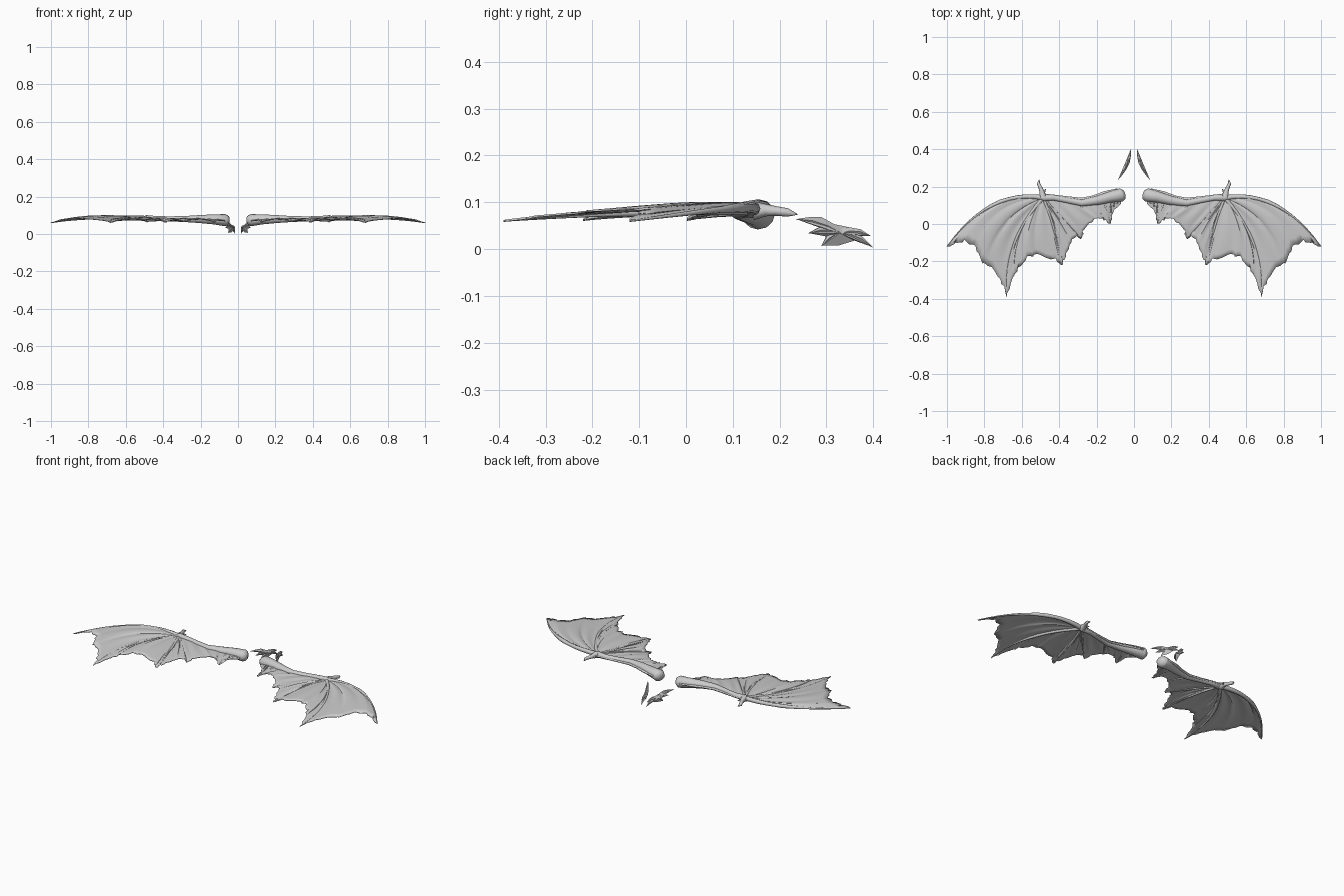
import bpy, bmesh, math, random
from mathutils import Vector as V

random.seed(4)


def finish(name, bm, thickness=0, angle=40):
    bmesh.ops.remove_doubles(bm, verts=bm.verts, dist=0.0003)
    bmesh.ops.recalc_face_normals(bm, faces=bm.faces)
    me = bpy.data.meshes.new(name)
    bm.to_mesh(me)
    bm.free()
    ob = bpy.data.objects.new(name, me)
    bpy.context.collection.objects.link(ob)
    bpy.ops.object.select_all(action='DESELECT')
    bpy.context.view_layer.objects.active = ob
    ob.select_set(True)
    bpy.ops.object.shade_smooth_by_angle(angle=math.radians(angle))
    if thickness:
        s = ob.modifiers.new("thickness", 'SOLIDIFY')
        s.thickness, s.offset = thickness, 0
    ob.modifiers.new("mirror", 'MIRROR')
    return ob


def along(pts, f):
    """Point at fraction f of a polyline (even steps per segment)."""
    f = max(0, min(1, f)) * (len(pts) - 1)
    i = min(int(f), len(pts) - 2)
    return V(pts[i]).lerp(V(pts[i + 1]), f - i)


def tube(bm, pts, radii, sides=8, flat=1.0):
    rings = []
    for i, p in enumerate(pts):
        d = (V(pts[min(i + 1, len(pts) - 1)]) - V(pts[max(i - 1, 0)])).normalized()
        a = d.cross(V((0, 0, 1))).normalized()
        b = a.cross(d)
        rings.append([bm.verts.new(V(p) + radii[i] * (a * math.cos(t) + b * math.sin(t) * flat))
                      for t in (2 * math.pi * k / sides for k in range(sides))])
    for r, s in zip(rings, rings[1:]):
        for k in range(sides):
            bm.faces.new((r[k], r[(k + 1) % sides], s[(k + 1) % sides], s[k]))
    bm.faces.new(rings[0])
    bm.faces.new(rings[-1])


def ray(a, tip, bow, t):
    c = (a + tip) / 2 + bow
    return a * (1 - t) ** 2 + c * 2 * t * (1 - t) + tip * t * t


# wing layout: wrist, arm path, finger tips and how each finger bows
wrist = V((0.485, 0.14, 0.083))
arm = [(0.07, 0.155, 0.074), (0.125, 0.145, 0.078), (0.20, 0.125, 0.08), (0.28, 0.112, 0.08),
       (0.36, 0.127, 0.081), (0.43, 0.14, 0.082), tuple(wrist)]
bows = [V((0.03, 0.18, 0.03)), V((0.12, 0.03, 0.012)), V((-0.015, 0.02, 0.01)),
        V((-0.01, -0.015, 0.006)), V((0, 0, 0)), V((0, 0, 0))]
# ragged trailing edge, one list per panel from wing tip to shoulder
panels = [
    [(1.0, -0.12, 0.06), (0.955, -0.10, 0.07), (0.91, -0.09, 0.074), (0.845, -0.12, 0.075), (0.81, -0.205, 0.07),
     (0.755, -0.235, 0.068), (0.705, -0.315, 0.065), (0.68, -0.39, 0.06)],
    [(0.68, -0.39, 0.06), (0.65, -0.29, 0.065), (0.62, -0.235, 0.068), (0.57, -0.18, 0.07),
     (0.52, -0.165, 0.07), (0.42, -0.19, 0.068), (0.385, -0.22, 0.062)],
    [(0.385, -0.22, 0.062), (0.37, -0.17, 0.066), (0.34, -0.10, 0.07), (0.308, -0.06, 0.07), (0.285, -0.08, 0.066)],
    [(0.285, -0.08, 0.066), (0.27, -0.04, 0.07), (0.225, 0.015, 0.072), (0.19, 0.03, 0.074),
     (0.155, 0.025, 0.072), (0.123, 0.002, 0.062)],
    [(0.123, 0.002, 0.062), (0.125, 0.05, 0.066), (0.10, 0.075, 0.068), (0.07, 0.11, 0.07)],
]

# membrane: bowed rays from the arm to the trailing edge, billowing between the fingers
bm = bmesh.new()
T = 14
for n, edge in enumerate(panels):
    steps = (len(edge) - 1) * 4
    rows = []
    for i in range(steps + 1):
        f = i / steps
        tip = along(edge, f)
        if 0 < i < steps:
            k = random.uniform(-0.006, 0.006)
            tip += V((k, random.uniform(-0.007, 0.007), 0))
        if n < 3:
            a = wrist
        elif n == 3:
            a = along(arm, 1 - 0.82 * f)
        else:
            a = along(arm, 0.18 * (1 - f))
        bow = bows[n].lerp(bows[n + 1], f)
        row = []
        for j in range(T + 1):
            t = j / T
            p = ray(a, tip, bow, t)
            lift = 0.016 if n < 2 else 0.008
            p.z += lift * math.sin(math.pi * f) * t * (1.3 - 0.6 * t)
            p.z += 0.0025 * math.sin(f * 9 * math.pi) * math.sin(math.pi * t)
            row.append(bm.verts.new(p))
        rows.append(row)
    for r, s in zip(rows, rows[1:]):
        for j in range(T):
            bm.faces.new((r[j], r[j + 1], s[j + 1], s[j]))
finish("wing_membrane", bm, 0.004)

# front skin stretched ahead of the arm
bm = bmesh.new()
lead = [(0.09, 0.19, 0.078), (0.165, 0.174, 0.078), (0.22, 0.152, 0.077), (0.28, 0.14, 0.077),
        (0.36, 0.148, 0.078), (0.43, 0.157, 0.08), (0.485, 0.163, 0.082)]
rows = [[bm.verts.new(along(arm, i / 18)), bm.verts.new(along(lead, i / 18))] for i in range(19)]
for r, s in zip(rows, rows[1:]):
    bm.faces.new((r[0], r[1], s[1], s[0]))
finish("front_skin", bm, 0.008)

# arm with a rounded shoulder and a knobbly wrist
bm = bmesh.new()
tube(bm, [(0.05, 0.165, 0.07), (0.058, 0.162, 0.071)] + arm + [(0.505, 0.143, 0.083)],
     [0.014, 0.03, 0.036, 0.030, 0.024, 0.018, 0.015, 0.015, 0.019, 0.008], 12, 0.9)
finish("wing_arm", bm, 0, 60)

# finger bones, following the panel borders
bm = bmesh.new()
tips = [p[0] for p in panels[:4]]
for tip, bow, r in zip(tips, bows, (0.014, 0.011, 0.009, 0.007)):
    pts = [ray(wrist, V(tip), bow, i / 12) for i in range(13)]
    tube(bm, pts, [r * (1 - 0.85 * i / 12) * (1.25 if i in (5, 6) else 1) for i in range(13)])
# short ribs in the inner panels
for a, tip in (((0.29, 0.11, 0.08), (0.225, 0.018, 0.075)), ((0.16, 0.14, 0.078), (0.123, 0.004, 0.063))):
    tube(bm, [ray(V(a), V(tip), V((0.01, 0, 0.006)), i / 5) for i in range(6)],
         [0.007 * (1 - 0.15 * i) for i in range(6)])
finish("finger_bones", bm, 0, 60)

# thumb claw on the wrist
bm = bmesh.new()
tube(bm, [(0.487, 0.145, 0.082), (0.492, 0.172, 0.083), (0.501, 0.195, 0.081), (0.511, 0.217, 0.078), (0.506, 0.238, 0.074)],
     [0.02, 0.013, 0.010, 0.009, 0.001])
tube(bm, [(0.49, 0.16, 0.082), (0.477, 0.178, 0.081), (0.472, 0.187, 0.08)], [0.01, 0.005, 0.001], 6)
finish("thumb_claw", bm, 0, 60)

# small spiky fins at the back, drawn in the y-z plane and slanted inwards
outline = [(0.235, 0.064), (0.262, 0.068), (0.29, 0.068), (0.317, 0.053), (0.366, 0.043), (0.394, 0.028),
           (0.366, 0.027), (0.399, 0.004), (0.36, 0.018), (0.327, 0.008), (0.29, 0.007), (0.304, 0.026),
           (0.262, 0.034), (0.288, 0.045)]


def slant(y, z, off=0.0):
    s = (y - 0.24) / 0.16
    return V((0.083 - 0.066 * s - 0.012 * math.sin(math.pi * s) + off, y, z))


bm = bmesh.new()
rim = [bm.verts.new(slant(y, z)) for y, z in outline]
for side in (-1, 1):
    hub = bm.verts.new(slant(0.328, 0.034, 0.012 * side))
    for a, b in zip(rim, rim[1:] + rim[:1]):
        bm.faces.new((hub, a, b))
for y, z in ((0.235, 0.064), (0.262, 0.034), (0.29, 0.007), (0.394, 0.028), (0.399, 0.004)):
    pts = [slant(0.328 + (y - 0.328) * f, 0.034 + (z - 0.034) * f + 0.008 * math.sin(math.pi * f))
           for f in (0, 0.3, 0.65, 1)]
    pts[-1] = slant(y, z)
    tube(bm, pts, [0.010, 0.009, 0.006, 0.0006], 6)
finish("spiky_fin", bm, 0, 30)
